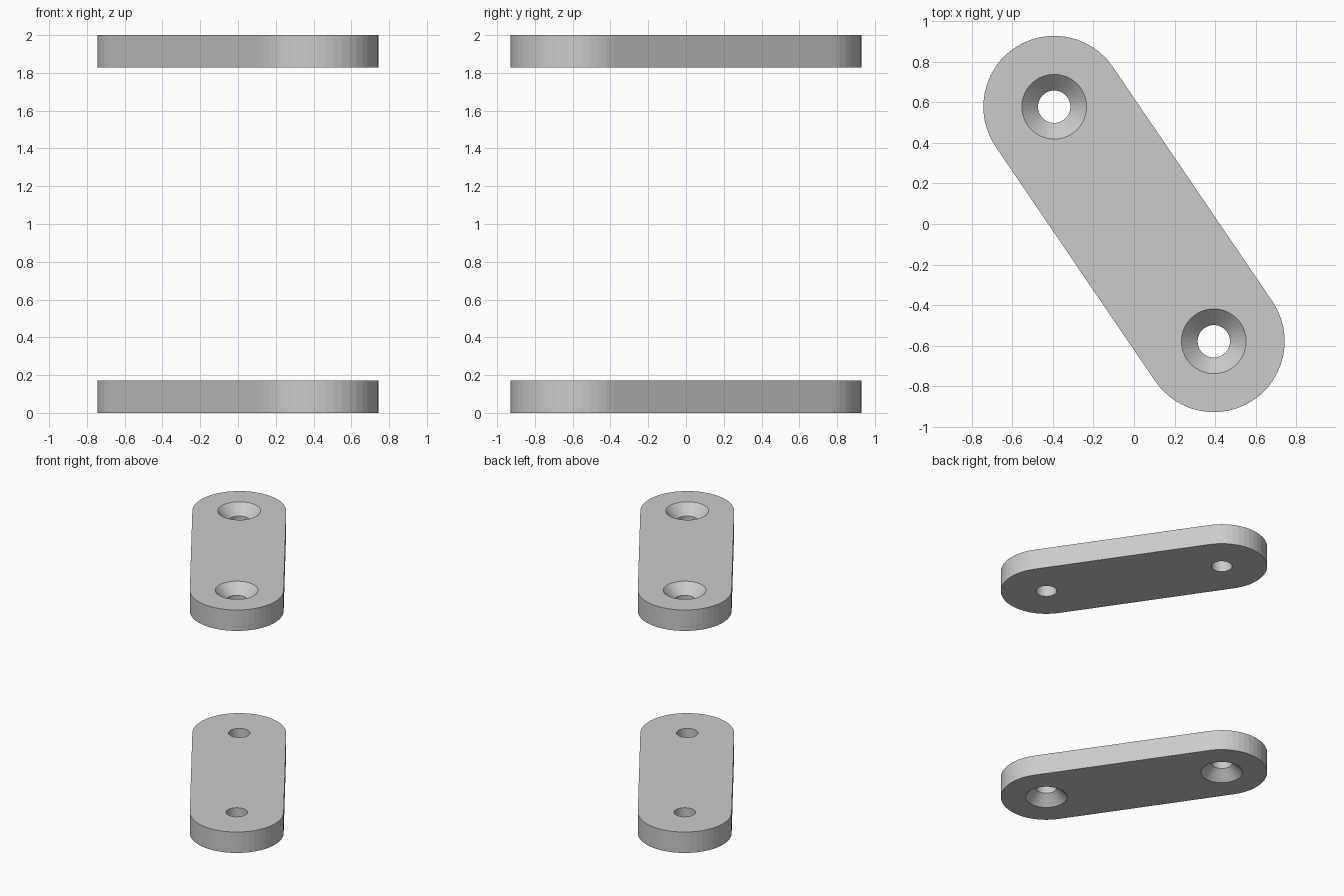
import bpy, bmesh
from math import sin, cos, pi, atan2

if "Cube" in bpy.data.objects:
    bpy.data.objects.remove(bpy.data.objects["Cube"])

END = (0.394, -0.579)      # centre of one rounded end, the other is opposite
R = 0.35                   # end radius
T = 0.172                  # plate thickness
HOLE, SINK, DEPTH = 0.08, 0.16, 0.08
ARC, SEG = 24, 40


def slot_outline():
    a0 = atan2(END[1], END[0])
    pts = []
    for s, base in ((1, a0), (-1, a0 + pi)):
        for i in range(ARC + 1):
            a = base - pi / 2 + pi * i / ARC
            pts.append((s * END[0] + R * cos(a), s * END[1] + R * sin(a)))
    return pts


def circle(s, r):
    return [(s * END[0] + r * cos(2 * pi * i / SEG),
             s * END[1] + r * sin(2 * pi * i / SEG)) for i in range(SEG)]


def plate(name, z_inner, z_outer):
    bm = bmesh.new()
    up = 1 if z_outer > z_inner else -1
    z_sink = z_outer - up * DEPTH

    def loop(pts, z):
        return [bm.verts.new((x, y, z)) for x, y in pts]

    def wall(loops):
        for a, b in zip(loops, loops[1:]):
            for i in range(len(a)):
                j = (i + 1) % len(a)
                bm.faces.new((a[i], a[j], b[j], b[i]))

    # outer rim, then a straight bore opening into a countersink at each end
    outline = slot_outline()
    columns = [[loop(outline, z_inner), loop(outline, z_outer)]]
    for s in (1, -1):
        columns.append([loop(circle(s, HOLE), z_inner),
                        loop(circle(s, HOLE), z_sink),
                        loop(circle(s, SINK), z_outer)])
    for col in columns:
        wall(col)

    # flat faces with the holes left open
    for k in (0, -1):
        edges = []
        for col in columns:
            lp = col[k]
            edges += [bm.edges.get((lp[i - 1], lp[i])) for i in range(len(lp))]
        bmesh.ops.triangle_fill(bm, edges=edges, use_beauty=True,
                                normal=(0, 0, up if k else -up))
    bmesh.ops.recalc_face_normals(bm, faces=bm.faces)
    bmesh.ops.dissolve_limit(bm, angle_limit=0.001, verts=[],
                             edges=[e for e in bm.edges if e.is_manifold])

    mesh = bpy.data.meshes.new(name)
    bm.to_mesh(mesh)
    bm.free()
    bpy.context.collection.objects.link(bpy.data.objects.new(name, mesh))


# two mirrored plates, countersinks facing outward
plate("lower_plate", T, 0.0)
plate("upper_plate", 2.0 - T, 2.0)
